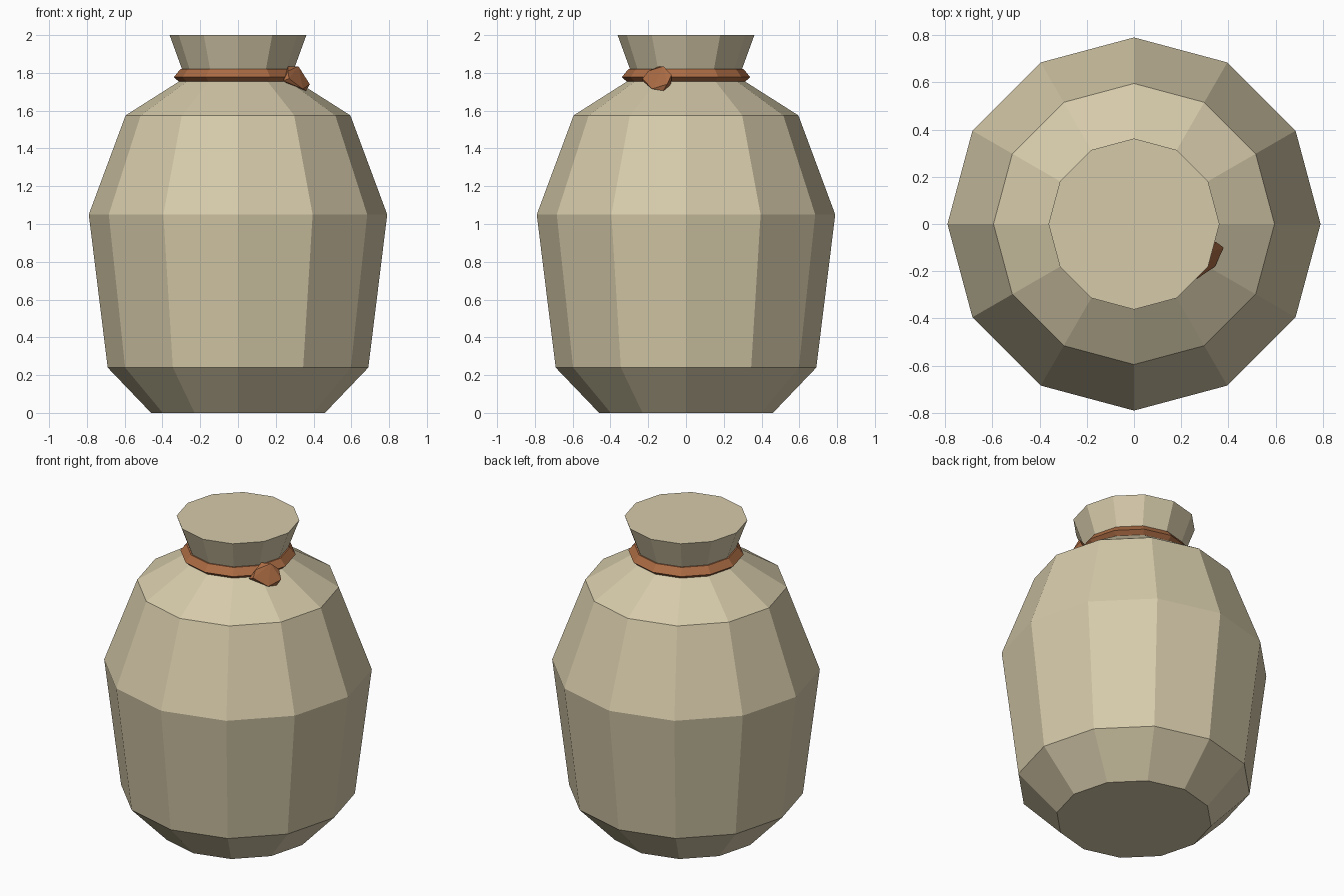
import bpy, bmesh, math

if "Cube" in bpy.data.objects:
    bpy.data.objects.remove(bpy.data.objects["Cube"], do_unlink=True)

SIDES = 12


def material(name, rgb):
    mat = bpy.data.materials.new(name)
    mat.use_nodes = True
    color = (*rgb, 1.0)
    mat.diffuse_color = color
    bsdf = next(n for n in mat.node_tree.nodes if n.type == "BSDF_PRINCIPLED")
    bsdf.inputs["Base Color"].default_value = color
    bsdf.inputs["Roughness"].default_value = 0.9
    return mat


def finish(name, bm, mat):
    bmesh.ops.recalc_face_normals(bm, faces=bm.faces)
    mesh = bpy.data.meshes.new(name)
    bm.to_mesh(mesh)
    bm.free()
    mesh.materials.append(mat)
    obj = bpy.data.objects.new(name, mesh)
    bpy.context.collection.objects.link(obj)
    return obj


def lathe(name, profile, mat, closed_loop=False):
    """Revolve (radius, height) points; cap the ends or join them in a loop."""
    bm = bmesh.new()
    rings = []
    for r, z in profile:
        angles = [math.tau * i / SIDES for i in range(SIDES)]
        rings.append([bm.verts.new((r * math.cos(a), r * math.sin(a), z)) for a in angles])
    pairs = list(zip(rings, rings[1:]))
    if closed_loop:
        pairs.append((rings[-1], rings[0]))
    else:
        bm.faces.new(rings[0])
        bm.faces.new(rings[-1])
    for low, high in pairs:
        for i in range(SIDES):
            j = (i + 1) % SIDES
            bm.faces.new((low[i], low[j], high[j], high[i]))
    return finish(name, bm, mat)


canvas = material("beige canvas", (0.67, 0.59, 0.40))
rope = material("brown rope", (0.41, 0.15, 0.058))

# Sack body with gathered neck and flared top
lathe("sack", [(0.46, 0), (0.69, 0.24), (0.79, 1.05), (0.595, 1.575),
               (0.28, 1.775), (0.362, 2.0)], canvas)

# Cord tied around the neck
lathe("neck_cord", [(0.27, 1.75), (0.313, 1.754), (0.34, 1.777),
                    (0.305, 1.82), (0.27, 1.82)], rope, closed_loop=True)

# Faceted knot on the cord
knot_points = [
    (0.32, -0.12, 1.835), (0.265, -0.14, 1.835), (0.265, -0.20, 1.81),
    (0.24, -0.23, 1.757), (0.27, -0.23, 1.77), (0.343, -0.18, 1.715),
    (0.36, -0.12, 1.705), (0.38, -0.10, 1.74), (0.347, -0.076, 1.79),
    (0.29, -0.08, 1.725),
]
bm = bmesh.new()
for p in knot_points:
    bm.verts.new(p)
hull = bmesh.ops.convex_hull(bm, input=bm.verts)
loose = {v for v in hull["geom_interior"] + hull["geom_unused"] if isinstance(v, bmesh.types.BMVert)}
bmesh.ops.delete(bm, geom=list(loose), context="VERTS")
finish("cord_knot", bm, rope)
